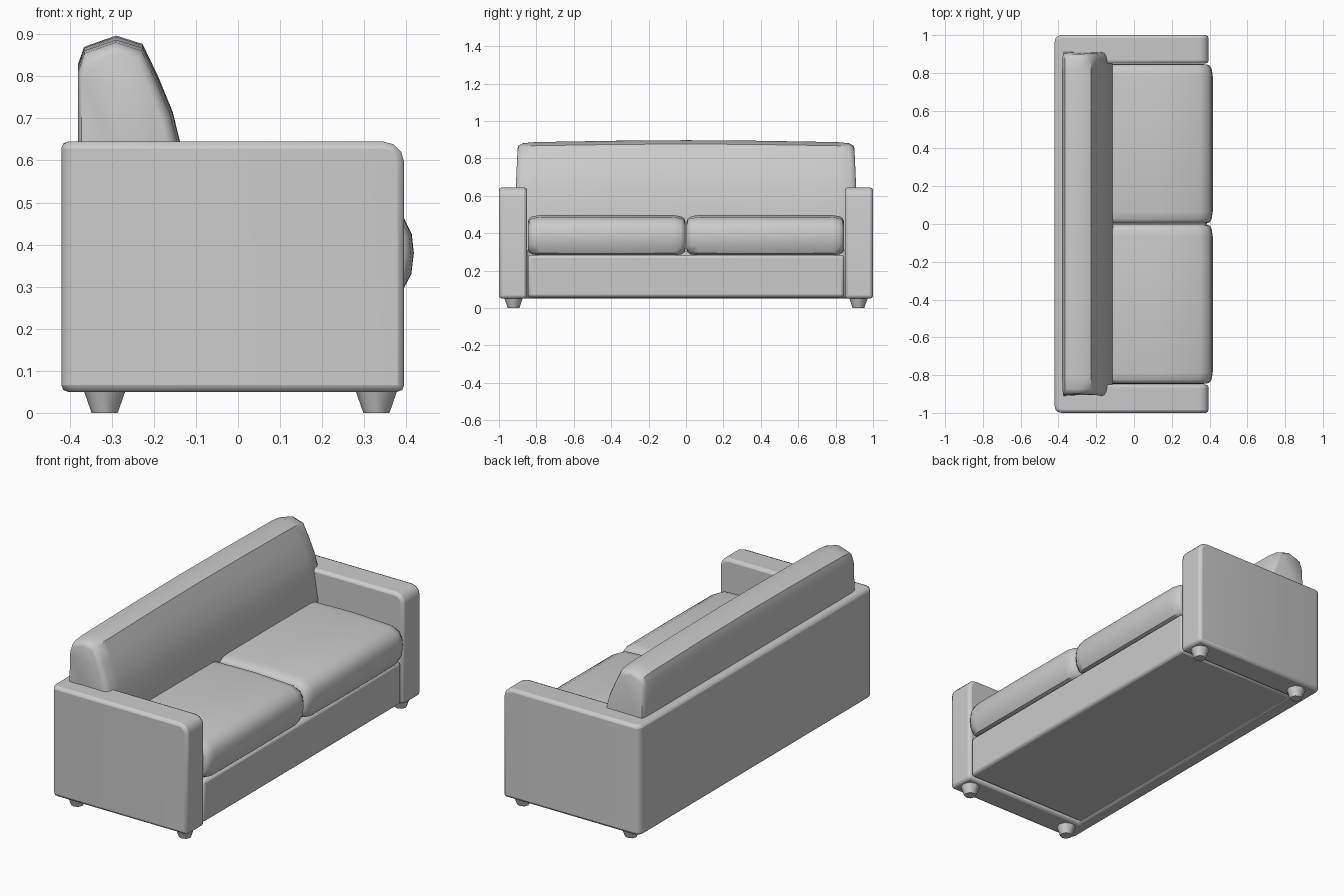
import bpy, bmesh, math

if "Cube" in bpy.data.objects:
    bpy.data.objects.remove(bpy.data.objects["Cube"])


def finish(name, bm, bevel=0.0, segments=2):
    bmesh.ops.recalc_face_normals(bm, faces=bm.faces[:])
    mesh = bpy.data.meshes.new(name)
    bm.to_mesh(mesh)
    bm.free()
    ob = bpy.data.objects.new(name, mesh)
    bpy.context.collection.objects.link(ob)
    if bevel:
        mod = ob.modifiers.new("soft_edges", 'BEVEL')
        mod.width = bevel
        mod.segments = segments
        mod.limit_method = 'ANGLE'
        mod.angle_limit = math.radians(40)
    bpy.ops.object.select_all(action='DESELECT')
    ob.select_set(True)
    bpy.context.view_layer.objects.active = ob
    bpy.ops.object.shade_smooth_by_angle(angle=math.radians(45))
    return ob


def box(name, x, y, z, bevel):
    bm = bmesh.new()
    bmesh.ops.create_cube(bm, size=1)
    for v in bm.verts:
        v.co = [(a + b) / 2 + c * (b - a) for (a, b), c in zip((x, y, z), v.co)]
    return finish(name, bm, bevel)


def cushion(name, profile, sections, centre, half, taper=0.0):
    """Loft an x-z profile along y; each section is (y, inset, top drop)."""
    bm = bmesh.new()
    rings = []
    for y, inset, drop in sections:
        ring = []
        for px, pz in profile:
            x = centre[0] + (px - centre[0]) * (1 - inset / half[0])
            z = centre[1] + (pz - centre[1]) * (1 - (inset + drop) / half[1])
            ring.append(bm.verts.new((x, y * (1 - taper * max(0, z - 0.6)), z)))
        rings.append(ring)
    n = len(profile)
    for a, b in zip(rings, rings[1:]):
        for i in range(n):
            j = (i + 1) % n
            bm.faces.new((a[i], a[j], b[j], b[i]))
    bm.faces.new(rings[0])
    bm.faces.new(rings[-1])
    return finish(name, bm)


# U-shaped frame: both arms and the back panel
XB, XF, TOP, BOTTOM, ARM = -0.42, 0.395, 0.645, 0.05, 0.85
plan = [(XB, -1), (XF, -1), (XF, -ARM), (-0.34, -ARM),
        (-0.34, ARM), (XF, ARM), (XF, 1), (XB, 1)]
bm = bmesh.new()
face = bm.faces.new([bm.verts.new((x, y, BOTTOM)) for x, y in plan])
ext = bmesh.ops.extrude_face_region(bm, geom=[face])
for v in ext["geom"]:
    if isinstance(v, bmesh.types.BMVert):
        v.co.z = TOP


def rounded(test, width):
    edges = [e for e in bm.edges if all(test(v.co) for v in e.verts)]
    bmesh.ops.bevel(bm, geom=edges, offset=width, segments=3, profile=0.5,
                    affect='EDGES')


rounded(lambda c: c.x > XF - 0.001 and c.z > TOP - 0.001, 0.05)
for s in (-1, 1):
    rounded(lambda c: c.x < XB + 0.001 and c.y * s > 0.999, 0.035)
finish("arm_and_back_frame", bm, 0.016)

# Base under the seat
box("seat_base", (-0.38, 0.387), (-0.846, 0.846), (0.057, 0.283), 0.016)

# Two seat cushions
seat_profile = [(-0.3, 0.28), (0.35, 0.28), (0.392, 0.292), (0.412, 0.33),
                (0.418, 0.38), (0.413, 0.425), (0.395, 0.462), (0.35, 0.486),
                (0.12, 0.497), (-0.3, 0.488)]
half_sections = [(0.421, 0.035), (0.415, 0.018), (0.398, 0.007), (0.36, 0.001)]
seat_sections = ([(-y, i, 0) for y, i in half_sections] + [(0, 0, 0)]
                 + [(y, i, 0) for y, i in reversed(half_sections)])
for s, side in ((-1, "right"), (1, "left")):
    cushion("seat_cushion_" + side, seat_profile,
            [(y + s * 0.424, i, d) for y, i, d in seat_sections],
            (0.06, 0.385), (0.36, 0.108))

# Long backrest cushion
back_profile = [(-0.38, 0.3), (-0.38, 0.645), (-0.38, 0.83), (-0.366, 0.87),
                (-0.29, 0.897), (-0.227, 0.877), (-0.19, 0.8), (-0.155, 0.715),
                (-0.138, 0.645), (-0.112, 0.48), (-0.112, 0.3)]
back_half = [(0.912, 0.03, 0.012), (0.906, 0.017, 0.01), (0.885, 0.006, 0.01),
             (0.82, 0, 0.01), (0.4, 0, 0.003)]
cushion("backrest_cushion", back_profile,
        [(-y, i, d) for y, i, d in back_half] + [(0, 0, 0)]
        + [(y, i, d) for y, i, d in reversed(back_half)],
        (-0.33, 0.5), (0.2, 0.39), taper=0.05)

# Four tapered feet
for x, xn in ((-0.317, "back"), (0.329, "front")):
    for y, yn in ((-0.922, "right"), (0.922, "left")):
        bm = bmesh.new()
        bmesh.ops.create_cone(bm, cap_ends=True, segments=8, radius1=0.031,
                              radius2=0.05, depth=0.054)
        bmesh.ops.translate(bm, verts=bm.verts[:], vec=(x, y, 0.027))
        finish(f"{xn}_{yn}_foot", bm)
